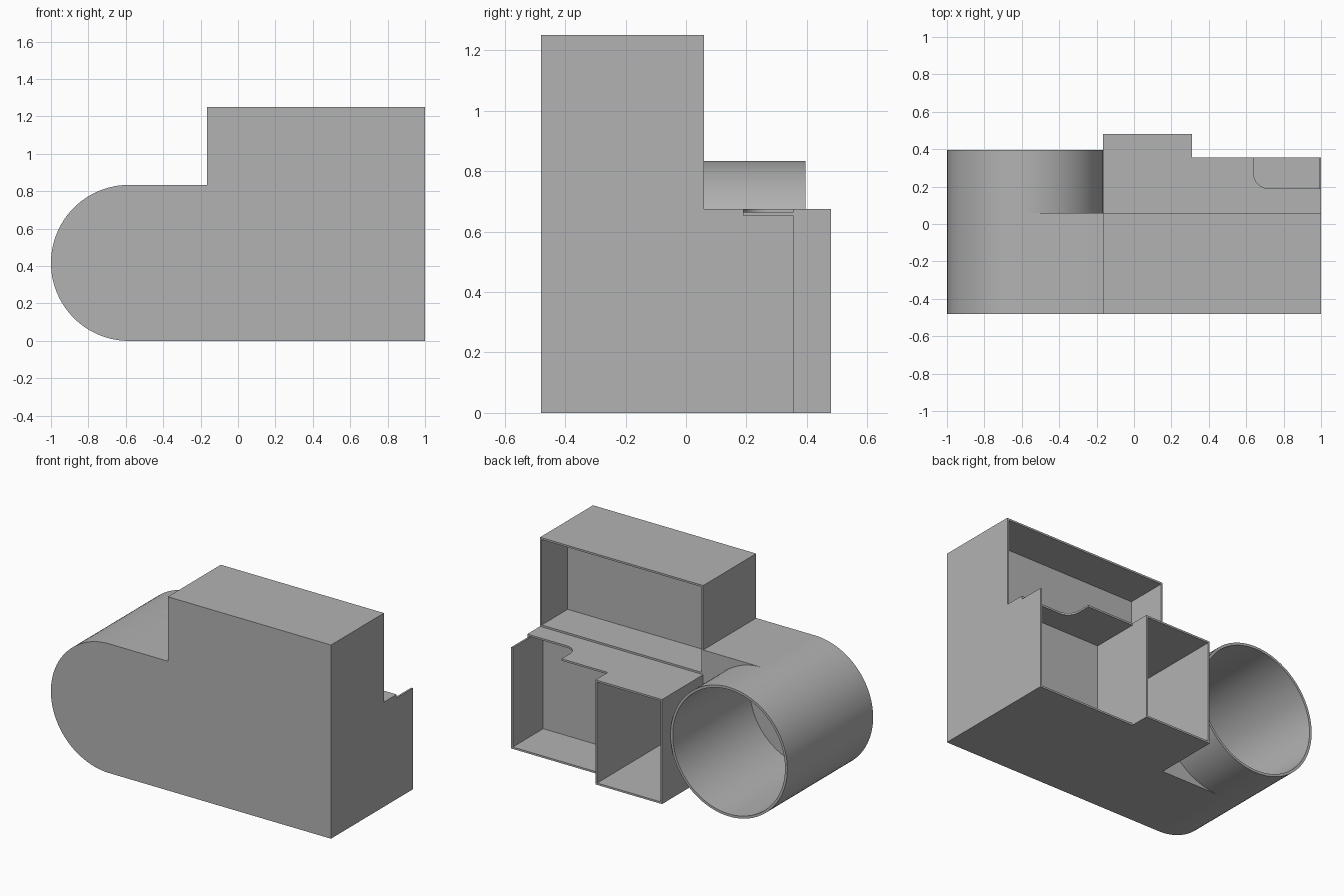
import bpy, bmesh, math
from mathutils import Vector

cube = bpy.data.objects.get("Cube")
if cube:
    bpy.data.objects.remove(cube, do_unlink=True)

WALL = 0.012
R = 0.417                   # barrel radius
CX, CZ = -0.583, R          # barrel centre
SPLIT, MID, SHELF = -0.165, 0.31, 0.675
FRONT, STEP, TOP = -0.48, 0.06, 1.25

grey = bpy.data.materials.new("plain_grey")
grey.use_nodes = True
colour = (0.45, 0.45, 0.45, 1)
grey.diffuse_color = colour
grey.node_tree.nodes["Principled BSDF"].inputs["Base Color"].default_value = colour


def arc(cx, cy, r, start, end, n):
    angles = [math.radians(start + (end - start) * i / n) for i in range(n + 1)]
    return [(cx + r * math.cos(a), cy + r * math.sin(a)) for a in angles]


def prism(name, outline, lo, hi, axis="y"):
    """Extrude an outline: (x, z) along y, or (x, y) along z."""
    bm = bmesh.new()
    verts = [bm.verts.new((u, lo, v) if axis == "y" else (u, v, lo)) for u, v in outline]
    face = bm.faces.new(verts)
    moved = bmesh.ops.extrude_face_region(bm, geom=[face])["geom"]
    step = Vector((0, hi - lo, 0)) if axis == "y" else Vector((0, 0, hi - lo))
    bmesh.ops.translate(bm, vec=step, verts=[g for g in moved if isinstance(g, bmesh.types.BMVert)])
    bmesh.ops.recalc_face_normals(bm, faces=bm.faces)
    mesh = bpy.data.meshes.new(name)
    bm.to_mesh(mesh)
    bm.free()
    mesh.materials.append(grey)
    obj = bpy.data.objects.new(name, mesh)
    bpy.context.collection.objects.link(obj)
    return obj


def rect(x0, x1, z0, z1):
    return [(x0, z0), (x1, z0), (x1, z1), (x0, z1)]


def carve(obj, cutters):
    bpy.context.view_layer.objects.active = obj
    for c in cutters:
        mod = obj.modifiers.new("pocket", "BOOLEAN")
        mod.operation = "DIFFERENCE"
        mod.solver = "EXACT"
        mod.object = c
        bpy.ops.object.modifier_apply(modifier=mod.name)


# Solid parts: front body and the shells that stand behind it
outline = [(1, 0), (1, TOP), (SPLIT, TOP), (SPLIT, 2 * R)] + arc(CX, CZ, R, 90, 270, 48)
body = prism("front_body", outline, FRONT, STEP)
barrel = prism("round_barrel", arc(CX, CZ, R, 0, 360, 96)[:-1], STEP, 0.395)
middle = prism("middle_box", rect(SPLIT, MID, 0, SHELF), STEP, 0.48)
side = prism("side_box", rect(MID - 0.008, 1, 0, SHELF), STEP, 0.355)

# Pockets, open at the back
upper_cut = prism("upper_pocket", rect(SPLIT + WALL, 1 - WALL, SHELF + WALL, TOP - WALL), -0.205, 0.7)
middle_cut = prism("middle_pocket", rect(SPLIT + WALL, MID - WALL, WALL, SHELF - WALL), -0.39, 0.7)
side_cut = prism("side_pocket", rect(MID, 1 - WALL, WALL, SHELF - WALL), 0.045, 0.7)
barrel_cut = prism("barrel_pocket", arc(CX, CZ, R - 0.016, 0, 360, 96)[:-1], -0.39, 0.7)

# Rounded notch in the lid and wall of the side box
notch = arc(0.72, 0.27, 0.08, 180, 270, 12) + [(1.1, 0.19), (1.1, 0.5), (0.64, 0.5)]
notch_cut = prism("lid_notch", notch, 0.653, 0.8, axis="z")

carve(body, [upper_cut, middle_cut, side_cut, barrel_cut])
carve(barrel, [barrel_cut])
carve(middle, [middle_cut])
carve(side, [side_cut, notch_cut])

for c in (upper_cut, middle_cut, side_cut, barrel_cut, notch_cut):
    bpy.data.objects.remove(c, do_unlink=True)

# Smooth the round walls, keep the edges sharp
for obj in (body, barrel, middle, side):
    bpy.ops.object.select_all(action="DESELECT")
    obj.select_set(True)
    bpy.context.view_layer.objects.active = obj
    bpy.ops.object.shade_smooth_by_angle(angle=math.radians(30))
